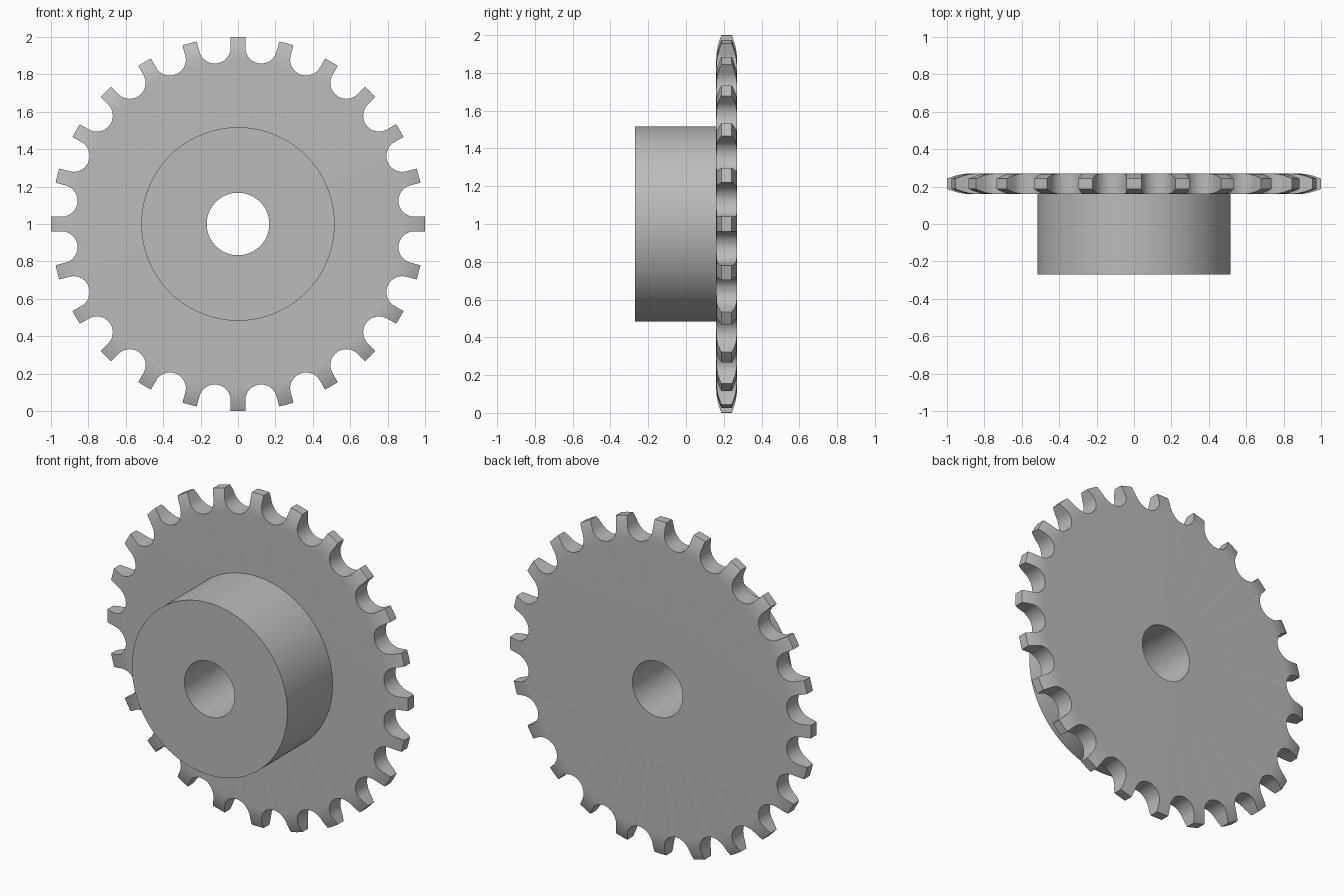
import bpy
import bmesh
from math import sin, cos, radians, tau, sqrt
from mathutils import Vector, Matrix

cube = bpy.data.objects.get("Cube")
if cube:
    bpy.data.objects.remove(cube, do_unlink=True)

TEETH = 24
SEGMENTS = TEETH * 8
BORE, HUB, TIP = 0.167, 0.517, 1.0
FRONT, PLATE_FRONT, BACK = -0.27, 0.16, 0.27
CENTRE = Vector((0, 0, 1))

steel = bpy.data.materials.new("steel grey")
steel.use_nodes = True
colour = (0.5, 0.5, 0.5, 1)
steel.diffuse_color = colour
steel.node_tree.nodes["Principled BSDF"].inputs["Base Color"].default_value = colour


def make_object(name, bm):
    bmesh.ops.recalc_face_normals(bm, faces=bm.faces)
    mesh = bpy.data.meshes.new(name)
    bm.to_mesh(mesh)
    bm.free()
    mesh.materials.append(steel)
    obj = bpy.data.objects.new(name, mesh)
    obj.location = CENTRE
    bpy.context.collection.objects.link(obj)
    return obj


def lathe(name, profile):
    """Revolve a closed (radius, y) profile around the y axis."""
    bm = bmesh.new()
    rings = []
    for i in range(SEGMENTS):
        a = tau * i / SEGMENTS
        rings.append([bm.verts.new((r * sin(a), y, r * cos(a))) for r, y in profile])
    n = len(profile)
    for i in range(SEGMENTS):
        p, q = rings[i], rings[(i + 1) % SEGMENTS]
        for j in range(n):
            k = (j + 1) % n
            bm.faces.new((p[j], p[k], q[k], q[j]))
    return make_object(name, bm)


def shade(obj):
    bpy.ops.object.select_all(action='DESELECT')
    obj.select_set(True)
    bpy.context.view_layer.objects.active = obj
    bpy.ops.object.shade_smooth_by_angle(angle=radians(22))


# Hub
hub = lathe("hub", [(BORE, FRONT), (HUB, FRONT), (HUB, PLATE_FRONT), (BORE, PLATE_FRONT)])

# Plate blank, with rounded flanks thinning towards the rim
start, depth = 0.87, 0.028
run = TIP - start
bend = (run ** 2 + depth ** 2) / (2 * depth)
flank = []
for i in range(9):
    d = run * i / 8
    flank.append((start + d, bend - sqrt(bend ** 2 - d ** 2)))
profile = [(BORE, PLATE_FRONT)]
profile += [(r, PLATE_FRONT + drop) for r, drop in flank]
profile += [(r, BACK - drop) for r, drop in reversed(flank)]
profile.append((BORE, BACK))
plate = lathe("toothed_plate", profile)

# Round-bottomed gaps between the teeth, walls parallel to each tooth
half = 180 / TEETH
seat, gap = 0.951, 0.085
outline = []
for i in range(25):
    a = radians(90 + half + (180 - 2 * half) * i / 24)
    outline.append(Vector((gap * cos(a), gap * sin(a))))
for end, sign in ((0, 1), (-1, -1)):
    a = radians(half) * sign
    tip = outline[end] + 0.12 * Vector((cos(a), sin(a)))
    outline.insert(0 if end == 0 else len(outline), tip)

bm = bmesh.new()
for t in range(TEETH):
    turn = Matrix.Rotation(tau * (t + 0.5) / TEETH, 3, 'Y')
    verts = [bm.verts.new(turn @ Vector((seat + p.x, 0.1, p.y))) for p in outline]
    face = bm.faces.new(verts)
    extruded = bmesh.ops.extrude_face_region(bm, geom=[face])["geom"]
    moved = [v for v in extruded if isinstance(v, bmesh.types.BMVert)]
    bmesh.ops.translate(bm, verts=moved, vec=(0, 0.25, 0))
cutter = make_object("gap_cutter", bm)
cutter.hide_render = True

# Cut the gaps and remove the cutter
cut = plate.modifiers.new("tooth gaps", 'BOOLEAN')
cut.operation = 'DIFFERENCE'
cut.solver = 'EXACT'
cut.object = cutter
bpy.ops.object.select_all(action='DESELECT')
plate.select_set(True)
bpy.context.view_layer.objects.active = plate
bpy.ops.object.modifier_apply(modifier=cut.name)
bpy.data.objects.remove(cutter, do_unlink=True)

for part in (hub, plate):
    shade(part)
